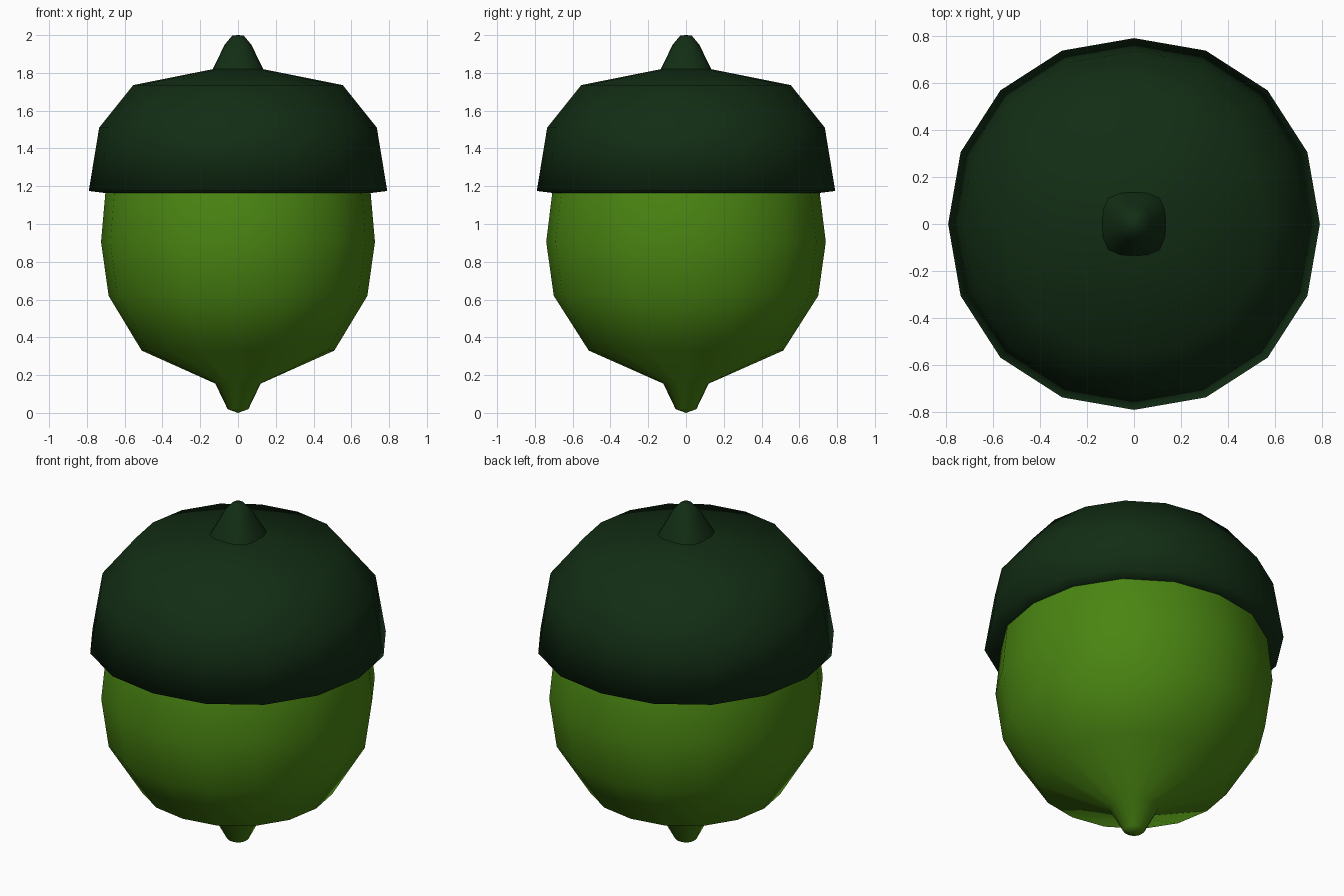
import bpy
import bmesh
import math

SIDES = 16

cube = bpy.data.objects.get("Cube")
if cube:
    bpy.data.objects.remove(cube, do_unlink=True)


def material(name, color):
    mat = bpy.data.materials.new(name)
    mat.use_nodes = True
    mat.diffuse_color = color
    bsdf = next(n for n in mat.node_tree.nodes if n.type == 'BSDF_PRINCIPLED')
    bsdf.inputs["Base Color"].default_value = color
    return mat


def lathe(name, profile, mat, cap_start, cap_end):
    """Stack rounded-square rings from (x radius, y radius, z, roundness exponent)."""
    bm = bmesh.new()
    rings = []
    for rx, ry, z, power in profile:
        ring = []
        for i in range(SIDES):
            a = math.tau * i / SIDES
            c, s = math.cos(a), math.sin(a)
            k = (abs(c) ** power + abs(s) ** power) ** (-1 / power)
            ring.append(bm.verts.new((rx * k * c, ry * k * s, z)))
        rings.append(ring)
    for low, high in zip(rings, rings[1:]):
        for i in range(SIDES):
            j = (i + 1) % SIDES
            bm.faces.new((low[i], low[j], high[j], high[i]))
    # Close the ends with a fan around a pole
    for ring, pole in ((rings[0], cap_start), (rings[-1], cap_end)):
        if pole is not None:
            centre = bm.verts.new((0, 0, pole))
            for i in range(SIDES):
                bm.faces.new((ring[i], ring[(i + 1) % SIDES], centre))
    bmesh.ops.recalc_face_normals(bm, faces=bm.faces)
    mesh = bpy.data.meshes.new(name)
    bm.to_mesh(mesh)
    bm.free()
    mesh.materials.append(mat)
    mesh.shade_smooth()
    obj = bpy.data.objects.new(name, mesh)
    bpy.context.collection.objects.link(obj)
    return obj


leaf_green = material("leaf green", (0.068, 0.235, 0.006, 1))
dark_green = material("dark green", (0.006, 0.026, 0.007, 1))

# Nut with its pointed lower tip
lathe("nut", [
    (0.055, 0.055, 0.02, 2.4),
    (0.12, 0.12, 0.155, 2.8),
    (0.51, 0.515, 0.33, 2.1),
    (0.685, 0.70, 0.62, 2.1),
    (0.725, 0.74, 0.905, 2.1),
    (0.70, 0.705, 1.19, 2.1),
    (0.62, 0.62, 1.40, 2.1),
], leaf_green, 0.0, 1.45)

# Cap with an overhanging rim turned inward
lathe("cap", [
    (0.67, 0.67, 1.16, 2.1),
    (0.79, 0.79, 1.175, 2.1),
    (0.735, 0.735, 1.51, 2.1),
    (0.555, 0.555, 1.735, 2.1),
    (0.132, 0.132, 1.82, 3.4),
], dark_green, 1.16, 1.83)

# Squared stem tapering to a blunt point
lathe("stem", [
    (0.134, 0.134, 1.82, 3.4),
    (0.07, 0.07, 1.95, 2.6),
    (0.03, 0.03, 1.998, 2.2),
], dark_green, None, 2.0)
